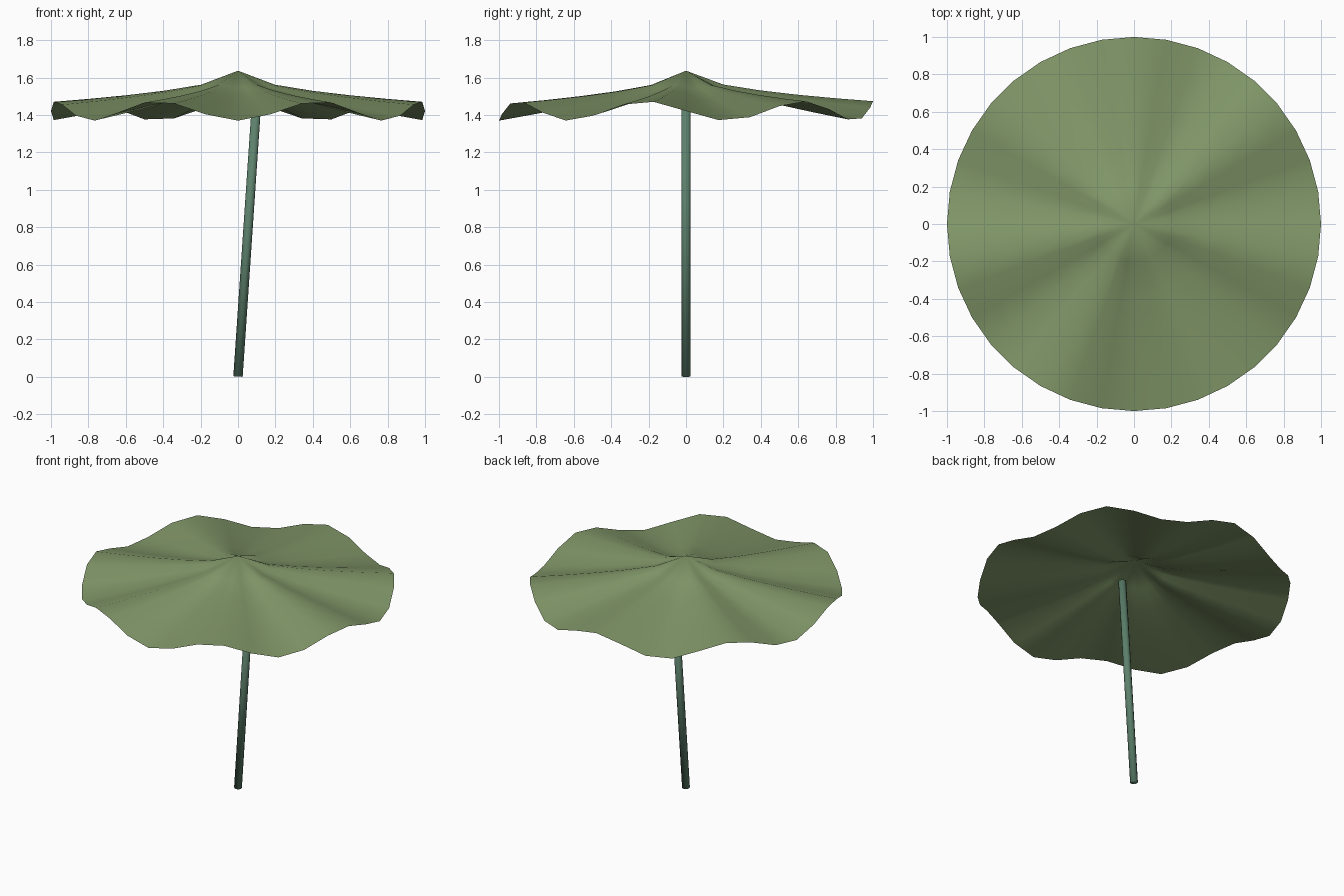
import bpy, bmesh
from math import sin, cos, pi
from mathutils import Vector

if "Cube" in bpy.data.objects:
    bpy.data.objects.remove(bpy.data.objects["Cube"])


def finish(name, bm, color):
    bmesh.ops.recalc_face_normals(bm, faces=bm.faces)
    mesh = bpy.data.meshes.new(name)
    # open leaf: make sure the surface looks upward
    if name == "leaf" and sum(f.normal.z for f in bm.faces) < 0:
        bmesh.ops.reverse_faces(bm, faces=bm.faces)
    bm.to_mesh(mesh)
    bm.free()
    mesh.shade_smooth()
    mat = bpy.data.materials.new(name + "_green")
    mat.diffuse_color = (*color, 1)
    mat.use_nodes = True
    mat.node_tree.nodes["Principled BSDF"].inputs["Base Color"].default_value = mat.diffuse_color
    mesh.materials.append(mat)
    obj = bpy.data.objects.new(name, mesh)
    bpy.context.collection.objects.link(obj)
    return obj


# Leaf: thin peaked disc, seven waves growing toward the rim
SEGS, RINGS = 36, 5
bm = bmesh.new()
apex = bm.verts.new((0, 0, 1.637))
prev = None
for i in range(1, RINGS + 1):
    r = i / RINGS
    ring = []
    for s in range(SEGS):
        a = 2 * pi * s / SEGS
        z = 1.637 - 0.215 * r ** 0.58 - 0.052 * r * sin(7 * a)
        ring.append(bm.verts.new((r * cos(a), r * sin(a), z)))
    for s in range(SEGS):
        t = (s + 1) % SEGS
        if prev is None:
            bm.faces.new((apex, ring[s], ring[t]))
        else:
            bm.faces.new((prev[s], ring[s], ring[t], prev[t]))
    prev = ring
finish("leaf", bm, (0.22, 0.31, 0.14))

# Stem: slim leaning rod that stops just under the leaf
base, top = Vector((0, 0, 0.002)), Vector((0.098, 0, 1.45))
axis = top - base
bm = bmesh.new()
bmesh.ops.create_cone(bm, cap_ends=True, segments=10,
                      radius1=0.025, radius2=0.025, depth=axis.length)
stem = finish("stem", bm, (0.11, 0.22, 0.15))
stem.location = (base + top) / 2
stem.rotation_mode = 'QUATERNION'
stem.rotation_quaternion = axis.to_track_quat('Z', 'Y')
